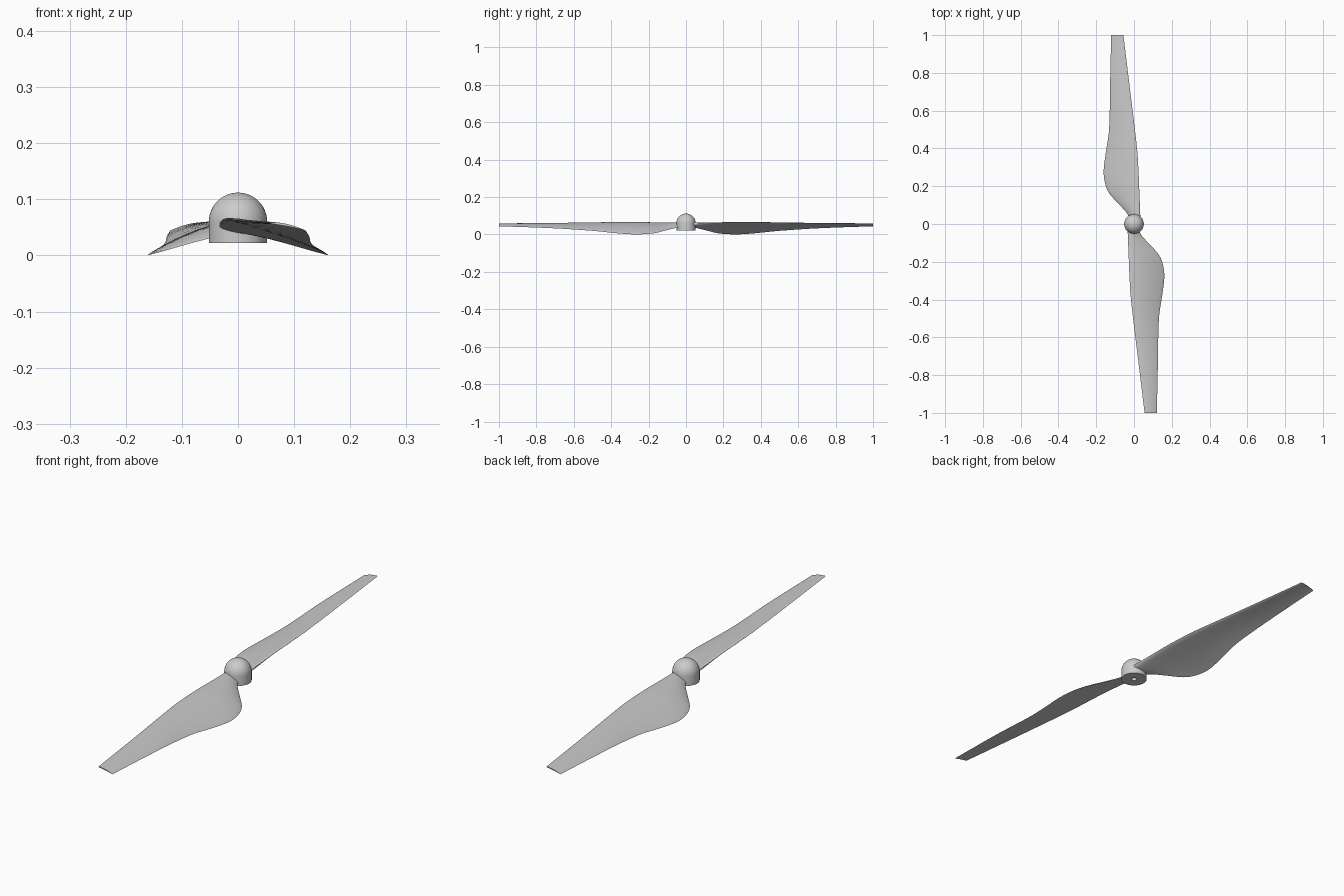
import bpy, bmesh, math
from mathutils import Vector

cube = bpy.data.objects.get("Cube")
if cube:
    bpy.data.objects.remove(cube, do_unlink=True)

# One plain plastic material
grey = bpy.data.materials.new("light_grey_plastic")
grey.use_nodes = True
colour = (0.6, 0.6, 0.6, 1)
grey.diffuse_color = colour
grey.node_tree.nodes["Principled BSDF"].inputs["Base Color"].default_value = colour


def finish(bm, name, angle):
    bmesh.ops.recalc_face_normals(bm, faces=bm.faces)
    mesh = bpy.data.meshes.new(name)
    bm.to_mesh(mesh)
    bm.free()
    mesh.materials.append(grey)
    obj = bpy.data.objects.new(name, mesh)
    bpy.context.collection.objects.link(obj)
    bpy.ops.object.select_all(action="DESELECT")
    obj.select_set(True)
    bpy.context.view_layer.objects.active = obj
    bpy.ops.object.shade_smooth_by_angle(angle=math.radians(angle))
    return obj


# Hub: domed cap with a flat base and a shaft hole, turned around z
def make_hub(radius=0.052, base=0.022, shoulder=0.06, bore=0.011):
    profile = [(0, shoulder), (bore, shoulder), (bore, base), (radius, base)]
    steps = 12
    for i in range(steps + 1):
        a = math.pi / 2 * i / steps
        profile.append((radius * math.cos(a), shoulder + radius * math.sin(a)))
    bm = bmesh.new()
    verts = [bm.verts.new((r, 0, z)) for r, z in profile]
    edges = [bm.edges.new(pair) for pair in zip(verts, verts[1:])]
    bmesh.ops.spin(bm, geom=verts + edges, axis=(0, 0, 1), cent=(0, 0, 0),
                   angle=math.tau, steps=48)
    bmesh.ops.remove_doubles(bm, verts=bm.verts, dist=1e-5)
    return finish(bm, "hub", 40)


# Blade stations: distance out, leading x, leading z, trailing x, trailing z, thickness
STATIONS = [
    (0.02, -0.034, 0.056, 0.02, 0.040, 0.020),
    (0.06, -0.033, 0.058, 0.04, 0.034, 0.018),
    (0.11, -0.031, 0.060, 0.085, 0.022, 0.015),
    (0.16, -0.029, 0.062, 0.130, 0.009, 0.013),
    (0.21, -0.027, 0.064, 0.152, 0.003, 0.012),
    (0.28, -0.024, 0.065, 0.161, 0.001, 0.011),
    (0.38, -0.018, 0.065, 0.149, 0.008, 0.010),
    (0.50, -0.005, 0.063, 0.132, 0.020, 0.009),
    (0.72, 0.022, 0.060, 0.127, 0.034, 0.007),
    (1.00, 0.056, 0.058, 0.121, 0.044, 0.004),
]


def smooth_stations(sub=4):
    rows = [Vector(s) for s in STATIONS]
    last = len(rows) - 1
    for i in range(last):
        b, c = rows[i], rows[i + 1]
        h = c[0] - b[0]

        def slope(k):
            lo, hi = rows[max(k - 1, 0)], rows[min(k + 1, last)]
            return (hi - lo) / (hi[0] - lo[0]) * h

        m, n = slope(i), slope(i + 1)
        for j in range(sub):
            t = j / sub
            yield (b * (2*t**3 - 3*t*t + 1) + m * (t**3 - 2*t*t + t)
                   + c * (3*t*t - 2*t**3) + n * (t**3 - t*t))
    yield rows[last]


# Cambered airfoil ring: over the top, then back underneath
def section(row, count=10):
    y, lx, lz, tx, tz, thick = row
    chord = Vector((tx - lx, 0, tz - lz))
    up = Vector((-chord.z, 0, chord.x)).normalized()
    points = []
    for side in (1, -1):
        for i in range(count):
            s = (1 - math.cos(math.pi * i / count)) / 2
            if side < 0:
                s = 1 - s
            camber = 0.16 * chord.length * s * (1 - s)
            half = thick * (1.3 * math.sqrt(s) * (1 - s) + 0.04)
            points.append(Vector((lx, -y, lz)) + chord * s + up * (camber + side * half))
    return points


def make_blade(name, turn):
    bm = bmesh.new()
    rings = [[bm.verts.new((p.x * turn, p.y * turn, p.z)) for p in section(row)]
             for row in smooth_stations()]
    for a, b in zip(rings, rings[1:]):
        for i in range(len(a)):
            k = (i + 1) % len(a)
            bm.faces.new((a[i], a[k], b[k], b[i]))
    bm.faces.new(rings[0])
    bm.faces.new(rings[-1])
    return finish(bm, name, 50)


make_hub()
make_blade("front_blade", 1)
make_blade("back_blade", -1)
